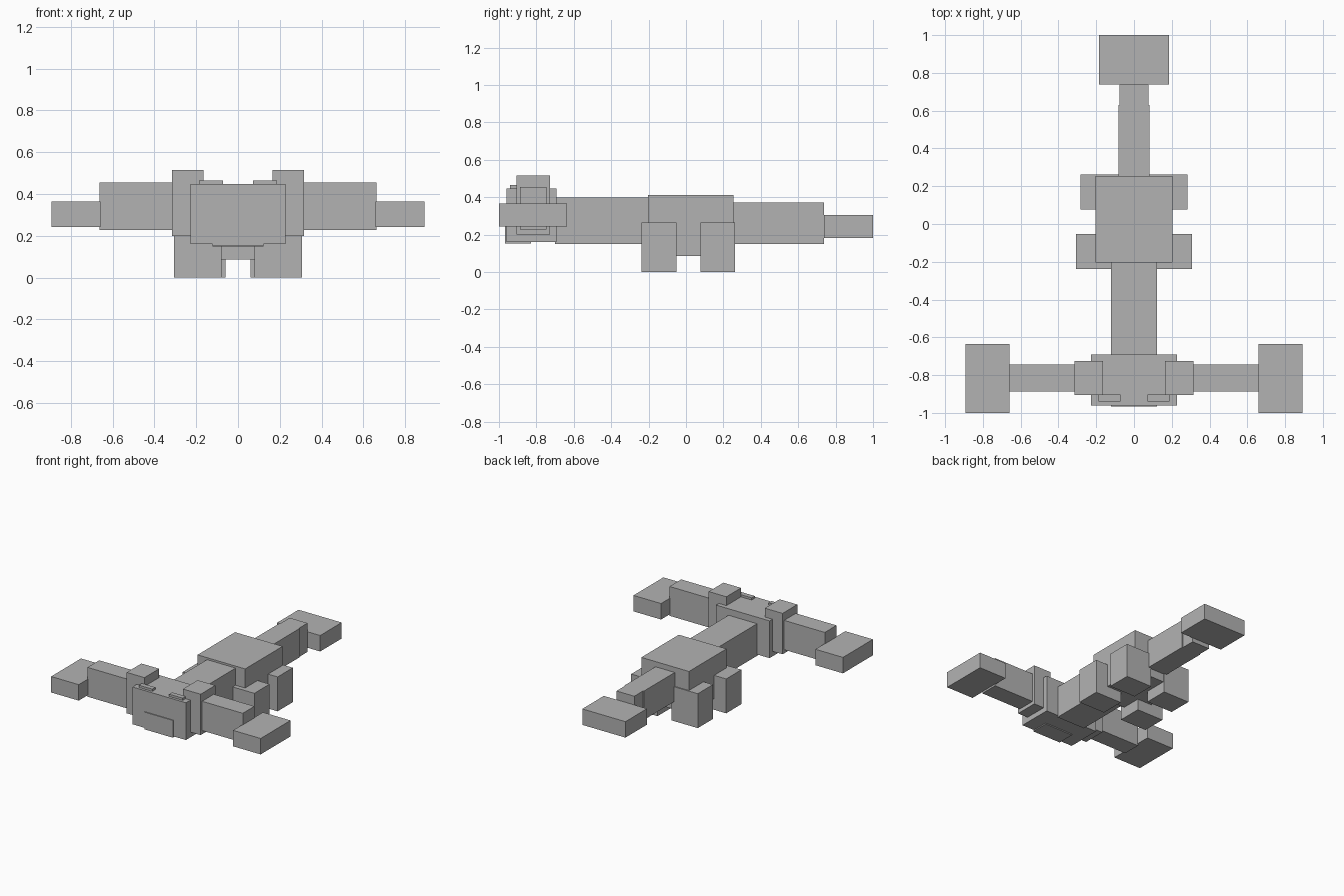
import bpy
import bmesh

if "Cube" in bpy.data.objects:
    bpy.data.objects.remove(bpy.data.objects["Cube"], do_unlink=True)

# One plain grey for the whole figure
grey = bpy.data.materials.new("plain_grey")
grey.use_nodes = True
grey.diffuse_color = (0.45, 0.45, 0.45, 1)
grey.node_tree.nodes["Principled BSDF"].inputs["Base Color"].default_value = grey.diffuse_color


def block(name, xs, ys, zs):
    """Box spanning the given (low, high) range on each axis."""
    bm = bmesh.new()
    bmesh.ops.create_cube(bm, size=1)
    for v in bm.verts:
        for axis, (low, high) in enumerate((xs, ys, zs)):
            v.co[axis] = high if v.co[axis] > 0 else low
    mesh = bpy.data.meshes.new(name)
    bm.to_mesh(mesh)
    bm.free()
    mesh.materials.append(grey)
    obj = bpy.data.objects.new(name, mesh)
    bpy.context.collection.objects.link(obj)
    return obj


def centred(name, half_width, ys, zs):
    block(name, (-half_width, half_width), ys, zs)


def pair(name, xs, ys, zs):
    """Left block and its mirrored right twin."""
    block("left_" + name, xs, ys, zs)
    block("right_" + name, (-xs[1], -xs[0]), ys, zs)


# Head, with a slightly proud jaw and low brow bumps
centred("head", 0.228, (-0.96, -0.692), (0.16, 0.447))
centred("jaw", 0.122, (-0.967, -0.83), (0.152, 0.285))
pair("brow", (0.072, 0.187), (-0.94, -0.903), (0.40, 0.464))

# Side arms reaching out from the head to flat paddles
pair("arm_base", (0.164, 0.315), (-0.905, -0.726), (0.20, 0.515))
pair("arm", (0.31, 0.662), (-0.887, -0.745), (0.228, 0.454))
pair("paddle", (0.658, 0.893), (-1.0, -0.636), (0.242, 0.365))

# Neck and body
centred("neck", 0.122, (-0.70, -0.19), (0.15, 0.397))
centred("body", 0.203, (-0.203, 0.254), (0.086, 0.412))

# Stepped tail ending in a flat fin
centred("tail_base", 0.082, (0.25, 0.63), (0.15, 0.372))
centred("tail_tip", 0.076, (0.63, 0.738), (0.15, 0.372))
centred("tail_fin", 0.184, (0.738, 1.0), (0.182, 0.305))

# Stubby legs
pair("front_leg", (0.079, 0.306), (-0.238, -0.052), (0, 0.265))
pair("rear_leg", (0.06, 0.284), (0.077, 0.262), (0, 0.265))
